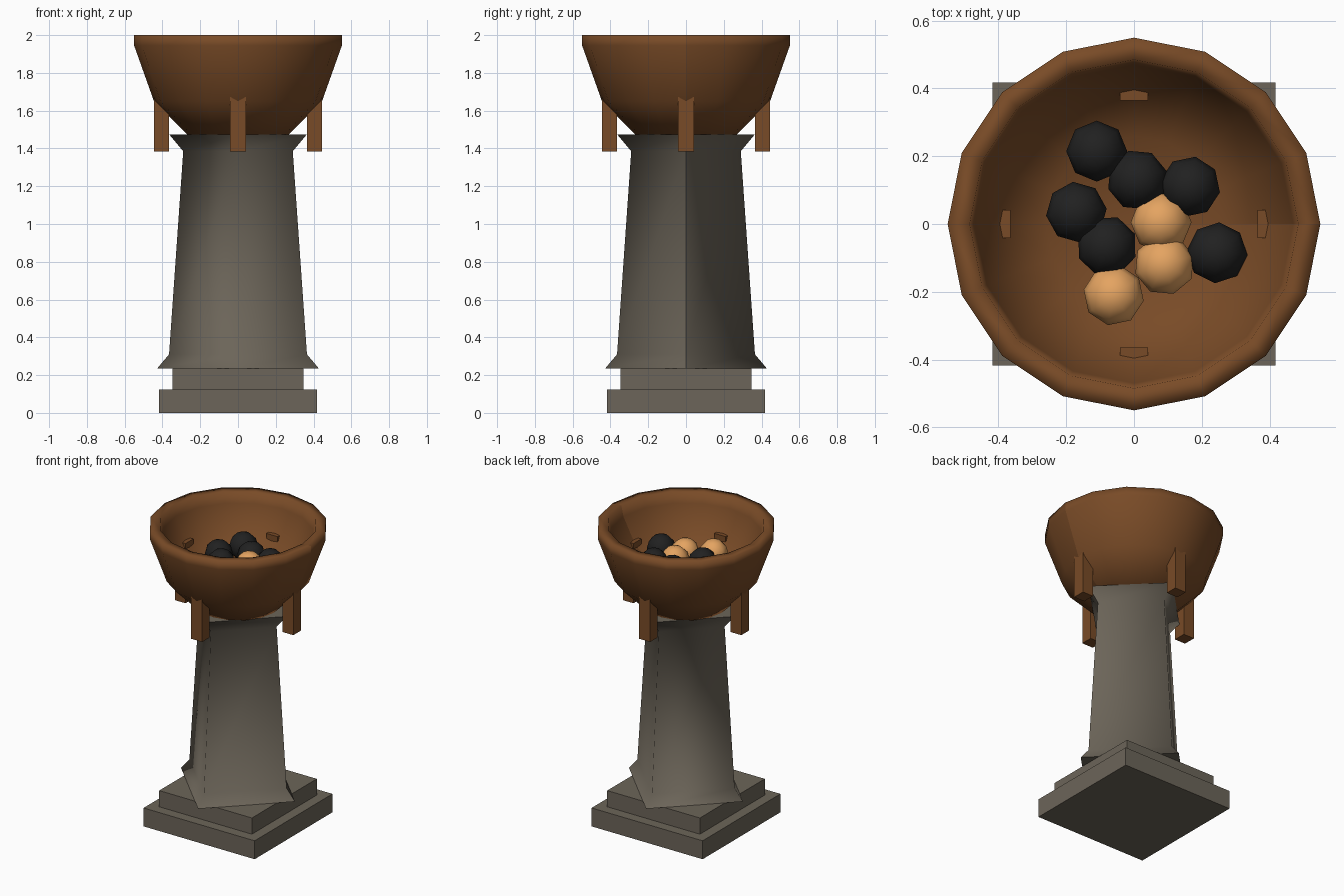
import bpy
import bmesh
import math

cube = bpy.data.objects.get("Cube")
if cube:
    bpy.data.objects.remove(cube, do_unlink=True)


def make_material(name, colour):
    mat = bpy.data.materials.new(name)
    mat.use_nodes = True
    mat.diffuse_color = (*colour, 1)
    mat.node_tree.nodes["Principled BSDF"].inputs["Base Color"].default_value = (*colour, 1)
    return mat


stone = make_material("stone", (0.15, 0.13, 0.1))
wood = make_material("brown_wood", (0.19, 0.07, 0.02))
charcoal = make_material("charcoal", (0.015, 0.015, 0.015))
ember = make_material("glowing_ember", (0.78, 0.37, 0.12))


def finish(name, bm, mat, smooth=False):
    mesh = bpy.data.meshes.new(name)
    for face in bm.faces:
        face.smooth = smooth
    bm.to_mesh(mesh)
    bm.free()
    mesh.materials.append(mat)
    obj = bpy.data.objects.new(name, mesh)
    bpy.context.collection.objects.link(obj)
    return obj


def box(name, low, high, mat):
    bm = bmesh.new()
    bmesh.ops.create_cube(bm, size=1)
    for v in bm.verts:
        v.co = [lo if c < 0 else hi for c, lo, hi in zip(v.co, low, high)]
    return finish(name, bm, mat)


def lathe(name, profile, sides, mat, capped=False):
    """Turn (radius, height) points about z, leaving an open seam on +x."""
    bm = bmesh.new()
    rings = []
    for r, z in profile:
        angles = [math.tau * i / sides for i in range(sides + 1)]
        rings.append([bm.verts.new((r * math.cos(a), r * math.sin(a), z)) for a in angles])
    for low, high in zip(rings, rings[1:]):
        for i in range(sides):
            bm.faces.new((low[i], low[i + 1], high[i + 1], high[i]))
    if capped:
        # Separate flat end caps keep the side shading clean
        for ring, order in ((rings[0], -1), (rings[-1], 1)):
            bm.faces.new([bm.verts.new(v.co) for v in ring[:sides]][::order])
    # Collapse the points on the axis
    axis = [v for v in bm.verts if v.co.xy.length < 1e-5]
    bmesh.ops.remove_doubles(bm, verts=axis, dist=1e-5)
    return finish(name, bm, mat, smooth=True)


# Stepped square plinth
box("plinth_bottom", (-0.417, -0.417, 0), (0.417, 0.417, 0.125), stone)
box("plinth_top", (-0.348, -0.348, 0.125), (0.348, 0.348, 0.235), stone)

# Four-sided tapering column, set diagonally, flared at both ends
lathe("column", [(0.428, 0.235), (0.365, 0.31), (0.29, 1.385), (0.365, 1.475)],
      4, stone, capped=True)

# Hollow bowl: outside, rim, then inside
lathe("bowl", [(0, 1.475), (0.27, 1.475), (0.445, 1.65), (0.55, 1.945), (0.55, 2),
               (0.485, 2), (0.47, 1.93), (0.38, 1.76), (0.26, 1.67), (0, 1.66)],
      16, wood)

# Four pegs through the bowl wall
for i, side in enumerate(("left", "back", "right", "front")):
    peg = box("peg_" + side, (0.365, -0.042, 1.385), (0.445, 0.042, 1.79), wood)
    peg.rotation_euler.z = i * math.pi / 2

# Coals heaped in the bowl
black_spots = [(-0.11, 0.215), (0.01, 0.13), (0.165, 0.11),
               (-0.17, 0.035), (-0.08, -0.065), (0.245, -0.085)]
ember_spots = [(0.08, 0.005), (0.09, -0.12), (-0.06, -0.21)]
for name, spots, mat in (("coal", black_spots, charcoal), ("ember", ember_spots, ember)):
    for n, (x, y) in enumerate(spots):
        bm = bmesh.new()
        bmesh.ops.create_uvsphere(bm, u_segments=8, v_segments=6, radius=0.09)
        lump = finish(f"{name}_{n + 1}", bm, mat, smooth=True)
        lump.location = (x, y, 1.745)
        lump.rotation_euler.z = n * 0.3
